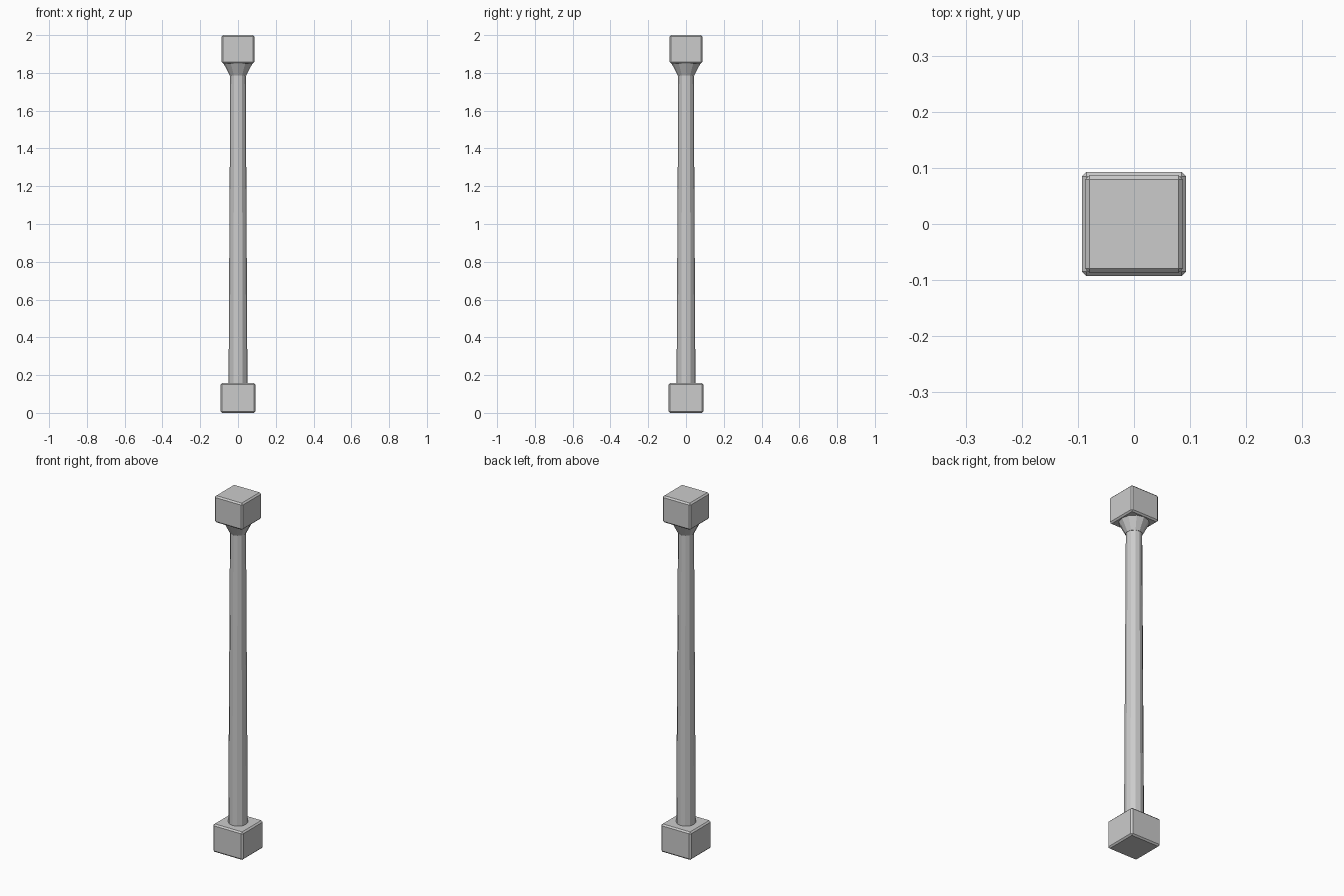
import bpy, bmesh, math

if "Cube" in bpy.data.objects:
    bpy.data.objects.remove(bpy.data.objects["Cube"])

SIDES = 12


def block(name, half, z0, z1, bevel):
    bpy.ops.mesh.primitive_cube_add(size=1, location=(0, 0, (z0 + z1) / 2))
    ob = bpy.context.object
    ob.name = name
    ob.scale = (half * 2, half * 2, z1 - z0)
    bpy.ops.object.transform_apply(location=False, rotation=False, scale=True)
    mod = ob.modifiers.new("bevel", 'BEVEL')
    mod.width = bevel
    mod.segments = 1
    return ob


def tapered(name, r0, r1, z0, z1):
    bpy.ops.mesh.primitive_cone_add(vertices=SIDES, radius1=r0, radius2=r1,
                                    depth=z1 - z0, location=(0, 0, (z0 + z1) / 2))
    bpy.context.object.name = name


# square plinth and top block
block("base_block", 0.093, 0.0, 0.157, 0.008)
block("top_block", 0.087, 1.85, 2.0, 0.008)

# tapering shaft and flared capital
tapered("shaft", 0.05, 0.041, 0.15, 1.79)
tapered("capital", 0.043, 0.078, 1.785, 1.853)
